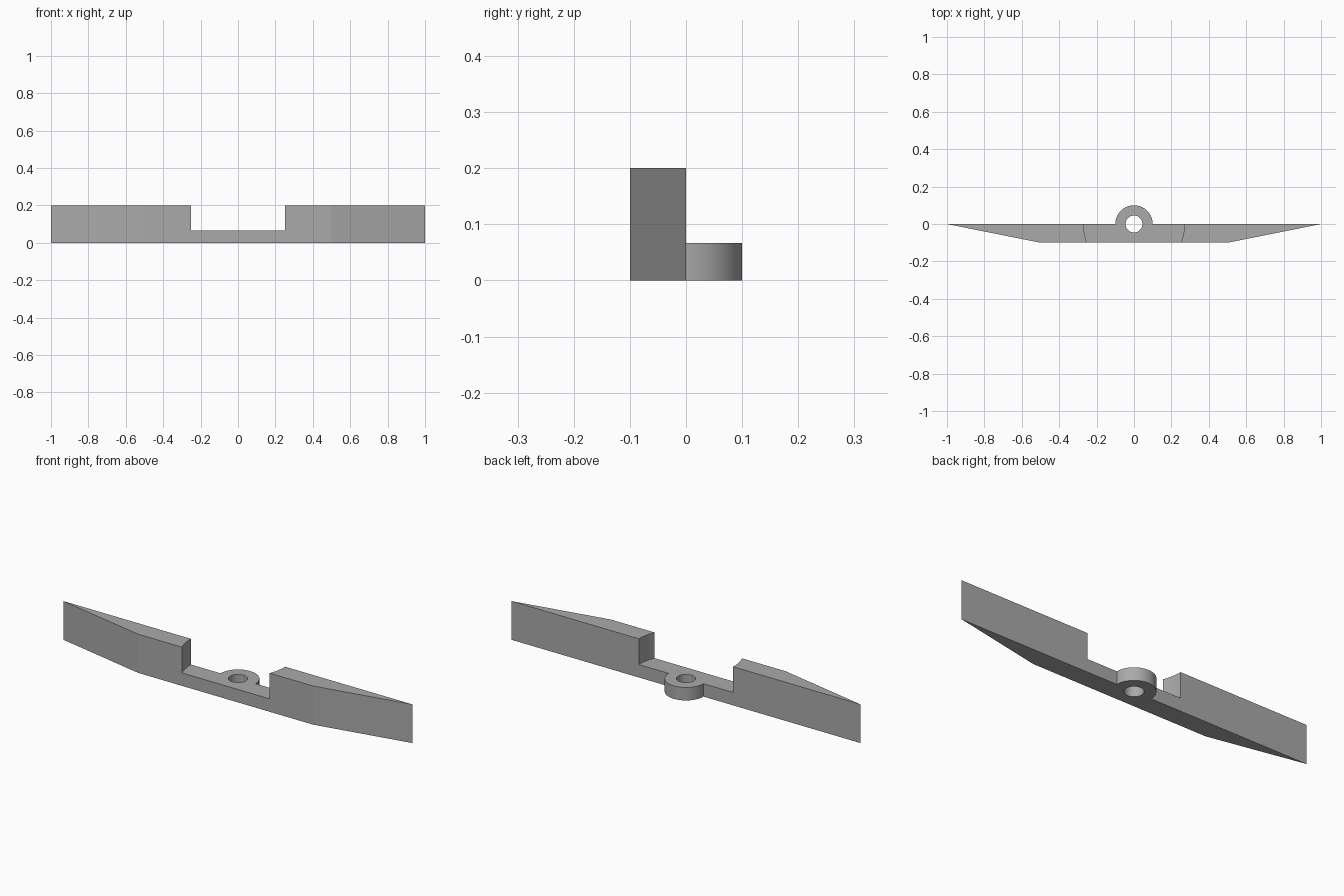
import bpy, bmesh
from math import cos, sin, pi, radians

cube = bpy.data.objects.get("Cube")
if cube:
    bpy.data.objects.remove(cube)

HEIGHT, BASE = 0.2, 0.067
BOSS_R, HOLE_R, NOTCH_R = 0.1, 0.045, 0.27

grey = bpy.data.materials.new("plain_grey")
grey.use_nodes = True
colour = (0.4, 0.4, 0.4, 1)
grey.diffuse_color = colour
grey.node_tree.nodes["Principled BSDF"].inputs["Base Color"].default_value = colour


def arc(radius, start, end, steps):
    return [(radius * cos(start + (end - start) * i / steps),
             radius * sin(start + (end - start) * i / steps)) for i in range(steps + 1)]


def prism(name, outline, low, high):
    """Extrude a counter-clockwise outline from low to high."""
    bm = bmesh.new()
    face = bm.faces.new([bm.verts.new((x, y, low)) for x, y in outline])
    top = bmesh.ops.extrude_face_region(bm, geom=[face])["geom"]
    verts = [v for v in top if isinstance(v, bmesh.types.BMVert)]
    bmesh.ops.translate(bm, verts=verts, vec=(0, 0, high - low))
    bmesh.ops.recalc_face_normals(bm, faces=bm.faces)
    mesh = bpy.data.meshes.new(name)
    bm.to_mesh(mesh)
    bm.free()
    mesh.materials.append(grey)
    obj = bpy.data.objects.new(name, mesh)
    bpy.context.collection.objects.link(obj)
    return obj


# Tapered bar with the round lug on its back edge
outline = [(-1, 0), (-0.5, -0.1), (0.5, -0.1), (1, 0)] + arc(BOSS_R, 0, pi, 32)
bar = prism("bracket_bar", outline, 0, HEIGHT)

# Round clearance above the lug, and the pin hole through it
cutters = [
    prism("clearance_cutter", arc(NOTCH_R, 0, 2 * pi, 96)[:-1], BASE, HEIGHT + 0.1),
    prism("hole_cutter", arc(HOLE_R, 0, 2 * pi, 48)[:-1], -0.1, HEIGHT + 0.2),
]
bpy.ops.object.select_all(action='DESELECT')
bpy.context.view_layer.objects.active = bar
bar.select_set(True)
for cutter in cutters:
    cutter.hide_render = True
    cut = bar.modifiers.new(cutter.name, 'BOOLEAN')
    cut.operation = 'DIFFERENCE'
    cut.solver = 'EXACT'
    cut.object = cutter
    bpy.ops.object.modifier_apply(modifier=cut.name)
    bpy.data.objects.remove(cutter)

bpy.ops.object.shade_smooth_by_angle(angle=radians(10))
